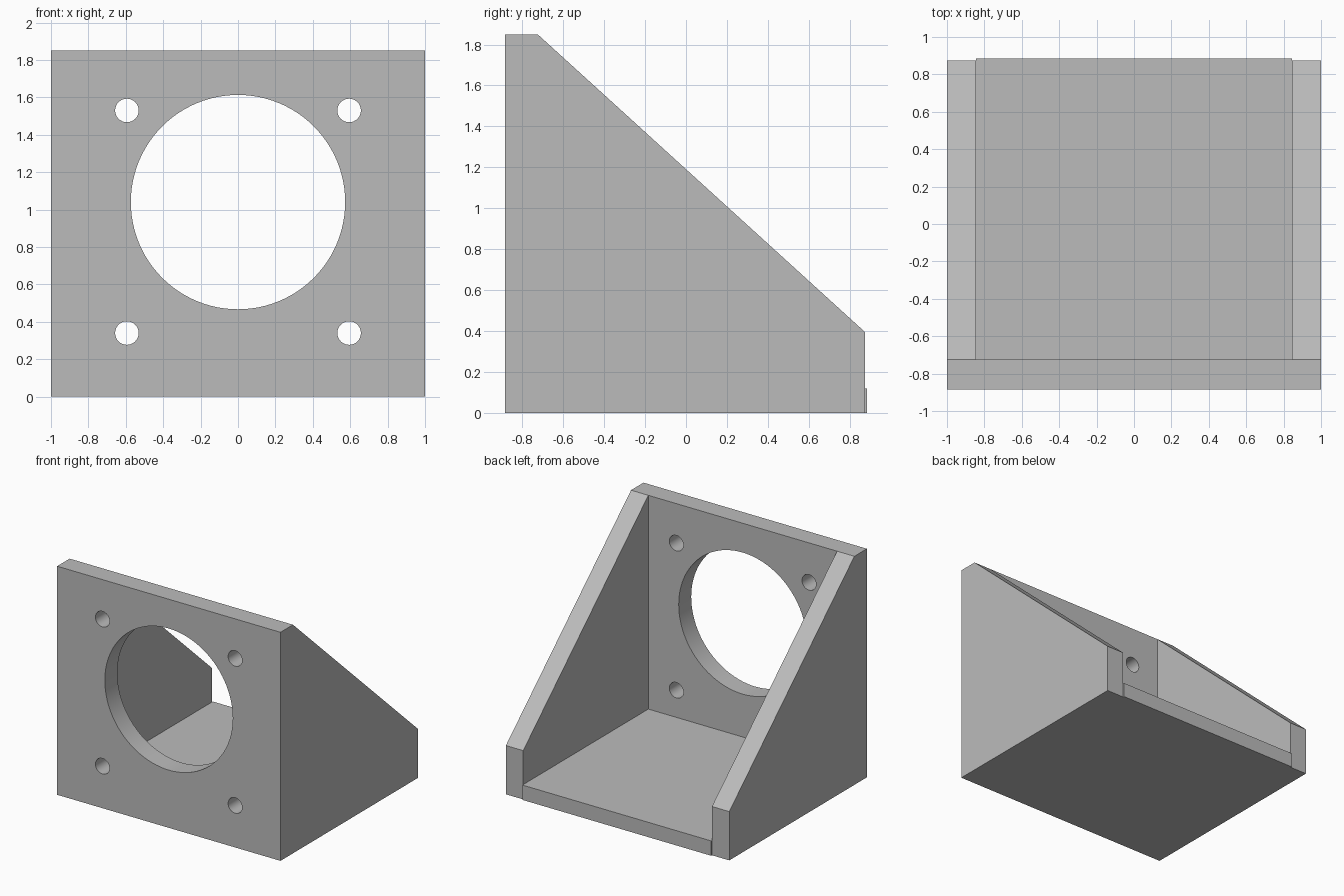
import bpy, bmesh
from math import cos, sin, tau, radians
from mathutils import Matrix

cube = bpy.data.objects.get("Cube")
if cube:
    bpy.data.objects.remove(cube, do_unlink=True)

GREY = (0.5, 0.5, 0.5, 1)
grey = bpy.data.materials.new("mid grey")
grey.use_nodes = True
grey.diffuse_color = GREY
grey.node_tree.nodes["Principled BSDF"].inputs["Base Color"].default_value = GREY

# Main dimensions
WIDTH, HEIGHT = 1.0, 1.85
INNER = 0.845
FRONT, PLATE_BACK, WALL_BACK, FLOOR_BACK = -0.885, -0.725, 0.875, 0.885
FLOOR_TOP, WALL_END = 0.12, 0.395


def circle(cx, cy, r, n):
    return [(cx + r * cos(tau * i / n), cy + r * sin(tau * i / n)) for i in range(n)]


def extruded(name, outlines, depth, matrix):
    """Fill the first outline, leave the others as holes, and extrude."""
    curve = bpy.data.curves.new(name + "_profile", "CURVE")
    curve.dimensions = "2D"
    curve.fill_mode = "BOTH"
    curve.extrude = depth / 2
    for points in outlines:
        spline = curve.splines.new("POLY")
        spline.points.add(len(points) - 1)
        for p, (u, v) in zip(spline.points, points):
            p.co = (u, v, 0, 1)
        spline.use_cyclic_u = True
    helper = bpy.data.objects.new(name + "_profile", curve)
    bpy.context.collection.objects.link(helper)
    graph = bpy.context.evaluated_depsgraph_get()
    mesh = bpy.data.meshes.new_from_object(helper.evaluated_get(graph))
    bpy.data.objects.remove(helper, do_unlink=True)

    mesh.transform(matrix)
    bm = bmesh.new()
    bm.from_mesh(mesh)
    bmesh.ops.remove_doubles(bm, verts=bm.verts, dist=0.0001)
    bmesh.ops.recalc_face_normals(bm, faces=bm.faces)
    bm.to_mesh(mesh)
    bm.free()
    mesh.name = name
    mesh.materials.clear()
    mesh.materials.append(grey)
    obj = bpy.data.objects.new(name, mesh)
    bpy.context.collection.objects.link(obj)
    bpy.ops.object.select_all(action="DESELECT")
    obj.select_set(True)
    bpy.context.view_layer.objects.active = obj
    bpy.ops.object.shade_smooth_by_angle(angle=radians(30))
    return obj


# Front plate with the large opening and four bolt holes
upright = Matrix.Rotation(radians(90), 4, "X")
outlines = [[(-WIDTH, 0), (WIDTH, 0), (WIDTH, HEIGHT), (-WIDTH, HEIGHT)],
            circle(0, 1.04, 0.573, 96)]
for x in (-0.594, 0.594):
    for z in (0.34, 1.53):
        outlines.append(circle(x, z, 0.063, 32))
extruded("front_plate", outlines, PLATE_BACK - FRONT,
         Matrix.Translation((0, (FRONT + PLATE_BACK) / 2, 0)) @ upright)

# Sloped side walls: the profile's axes become y and z
sideways = Matrix.Rotation(radians(90), 4, "Z") @ upright
profile = [(PLATE_BACK, 0), (WALL_BACK, 0), (WALL_BACK, WALL_END), (PLATE_BACK, HEIGHT)]
for side, name in ((1, "left_wall"), (-1, "right_wall")):
    extruded(name, [profile], WIDTH - INNER,
             Matrix.Translation((side * (WIDTH + INNER) / 2, 0, 0)) @ sideways)

# Floor between the walls
floor = [(-INNER, PLATE_BACK), (INNER, PLATE_BACK), (INNER, FLOOR_BACK), (-INNER, FLOOR_BACK)]
extruded("floor", [floor], FLOOR_TOP, Matrix.Translation((0, 0, FLOOR_TOP / 2)))
